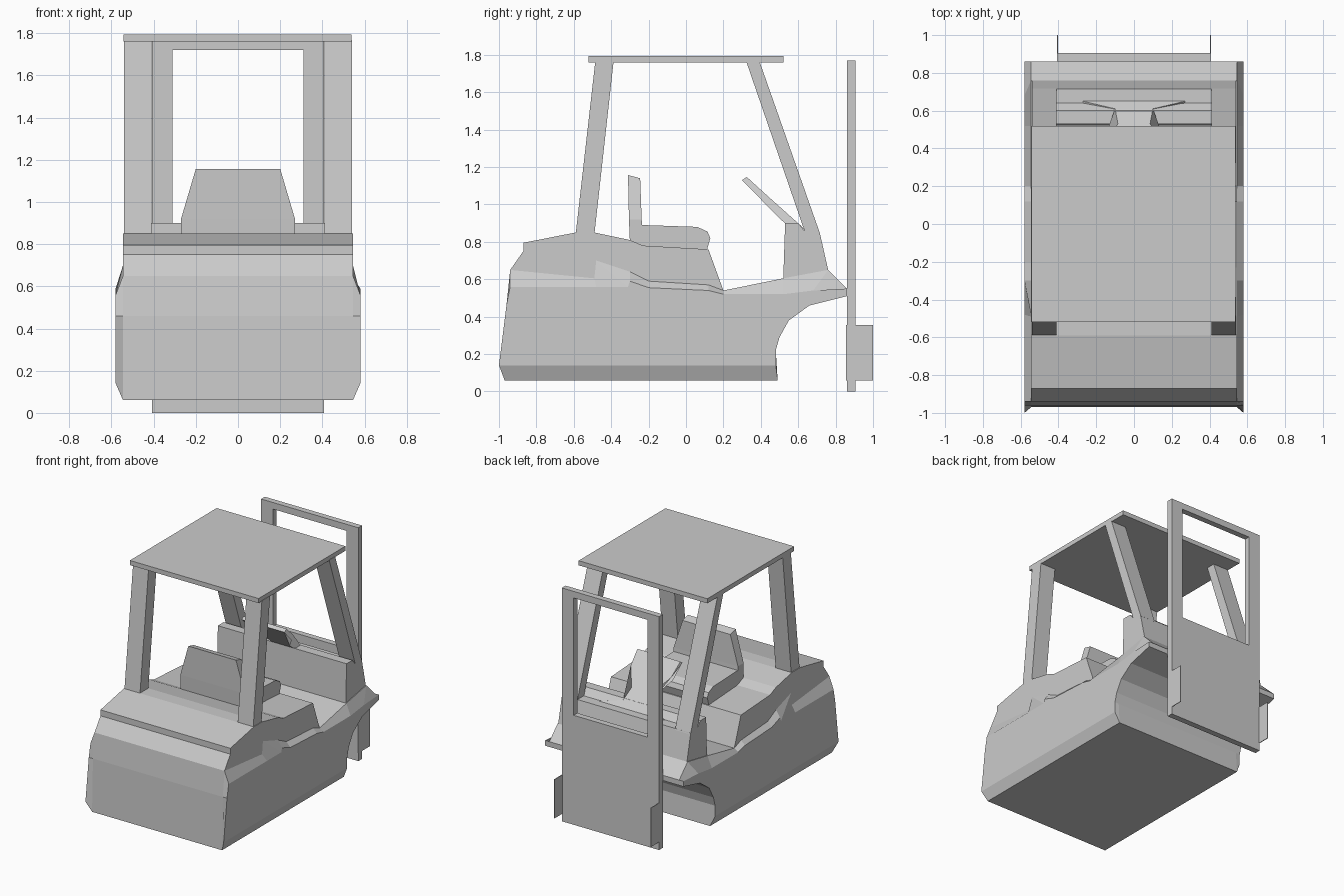
import bpy, bmesh

if "Cube" in bpy.data.objects:
    bpy.data.objects.remove(bpy.data.objects["Cube"])


def loft(name, layers):
    """Solid through matching (y, z) profiles; layers = [(x or list of x, profile)]."""
    bm = bmesh.new()
    rings = []
    for xs, prof in layers:
        if not isinstance(xs, (list, tuple)):
            xs = [xs] * len(prof)
        rings.append([bm.verts.new((x, y, z)) for x, (y, z) in zip(xs, prof)])
    n = len(rings[0])
    for a, b in zip(rings, rings[1:]):
        for i in range(n):
            j = (i + 1) % n
            bm.faces.new((a[i], a[j], b[j], b[i]))
    bm.faces.new(rings[0])
    bm.faces.new(rings[-1])
    bmesh.ops.recalc_face_normals(bm, faces=bm.faces)
    me = bpy.data.meshes.new(name)
    bm.to_mesh(me)
    bm.free()
    ob = bpy.data.objects.new(name, me)
    bpy.context.collection.objects.link(ob)
    return ob


def prism(name, x0, x1, prof):
    return loft(name, [(x0, prof), (x1, prof)])


def tapered(name, prof, half):
    """Symmetric solid with its own half width at each profile point."""
    return loft(name, [([-h for h in half], prof), (half, prof)])


def box(name, x0, x1, y0, y1, z0, z1):
    return prism(name, x0, x1, [(y0, z0), (y1, z0), (y1, z1), (y0, z1)])


# Chassis: outer side outline bevelled in to the inner outline
arch = [(.48, .22), (.50, .29), (.55, .38), (.66, .46), (.86, .51), (.86, .55)]
outer = [(-1, .14), (.48, .14)] + arch + [
    (.68, .54), (.52, .52), (.20, .52), (.12, .54), (-.20, .555), (-.30, .59),
    (-.31, .56), (-.48, .56), (-.94, .56), (-.96, .46)]
inner = [(-.97, .06), (.49, .06)] + arch + [
    (.76, .65), (.52, .605), (.20, .54), (.12, .57), (-.20, .59), (-.30, .64),
    (-.48, .70), (-.49, .605), (-.94, .65), (-.96, .46)]
loft("chassis", [(-.58, outer), (-.545, inner), (.545, inner), (.58, outer)])

# Engine hood and front cowl
prism("engine_hood", -.545, .545, [
    (-.94, .65), (-.87, .75), (-.87, .795), (-.59, .85), (-.49, .85), (-.30, .81),
    (-.23, .78), (.12, .76), (.20, .54), (.10, .56), (-.20, .57), (-.90, .58)])
prism("front_cowl", -.54, .54, [
    (.52, .60), (.53, .90), (.60, .90), (.64, .85), (.715, .85), (.76, .65),
    (.74, .62), (.54, .58)])

# Seat cushion and tapered backrest
prism("seat_cushion", -.27, .27, [
    (-.30, .80), (-.305, .92), (-.237, .92), (-.235, .89), (.06, .88), (.115, .855),
    (.13, .82), (.11, .75), (-.23, .77)])
tapered("seat_back", [(-.305, .92), (-.31, 1.157), (-.245, 1.14), (-.237, .92)],
        [.27, .20, .20, .27])

# Steering column: wide at the wheel, narrow neck, flared foot
top = [(.325, 1.147), (.42, 1.06), (.53, .96), (.61, .89), (.65, .85)]
low = [(.60, .85), (.56, .875), (.50, .925), (.40, 1.03), (.30, 1.13)]
widths = [.18, .17, .085, .10, .27]
tapered("steering_column", top + low, widths + widths[::-1])

# Overhead guard: roof and leaning posts
box("roof", -.543, .537, -.52, .52, 1.76, 1.795)
for side, s in (("left", -1), ("right", 1)):
    prism(side + "_rear_post", s * .41, s * .54,
          [(-.59, .84), (-.49, .84), (-.387, 1.765), (-.485, 1.765)])
    prism(side + "_front_post", s * .41, s * .54,
          [(.64, .84), (.718, .84), (.393, 1.765), (.322, 1.765)])
    # Mast uprights and thin side plates at the foot
    box(side + "_mast_upright", s * .31, s * .408, .86, .905, .83, 1.72)
    box(side + "_mast_plate", s * .402, s * .407, .855, 1.0, .06, .355)

# Mast panel and crossbar
box("mast_panel", -.408, .408, .86, .905, 0, .83)
box("mast_crossbar", -.408, .408, .86, .905, 1.72, 1.77)
